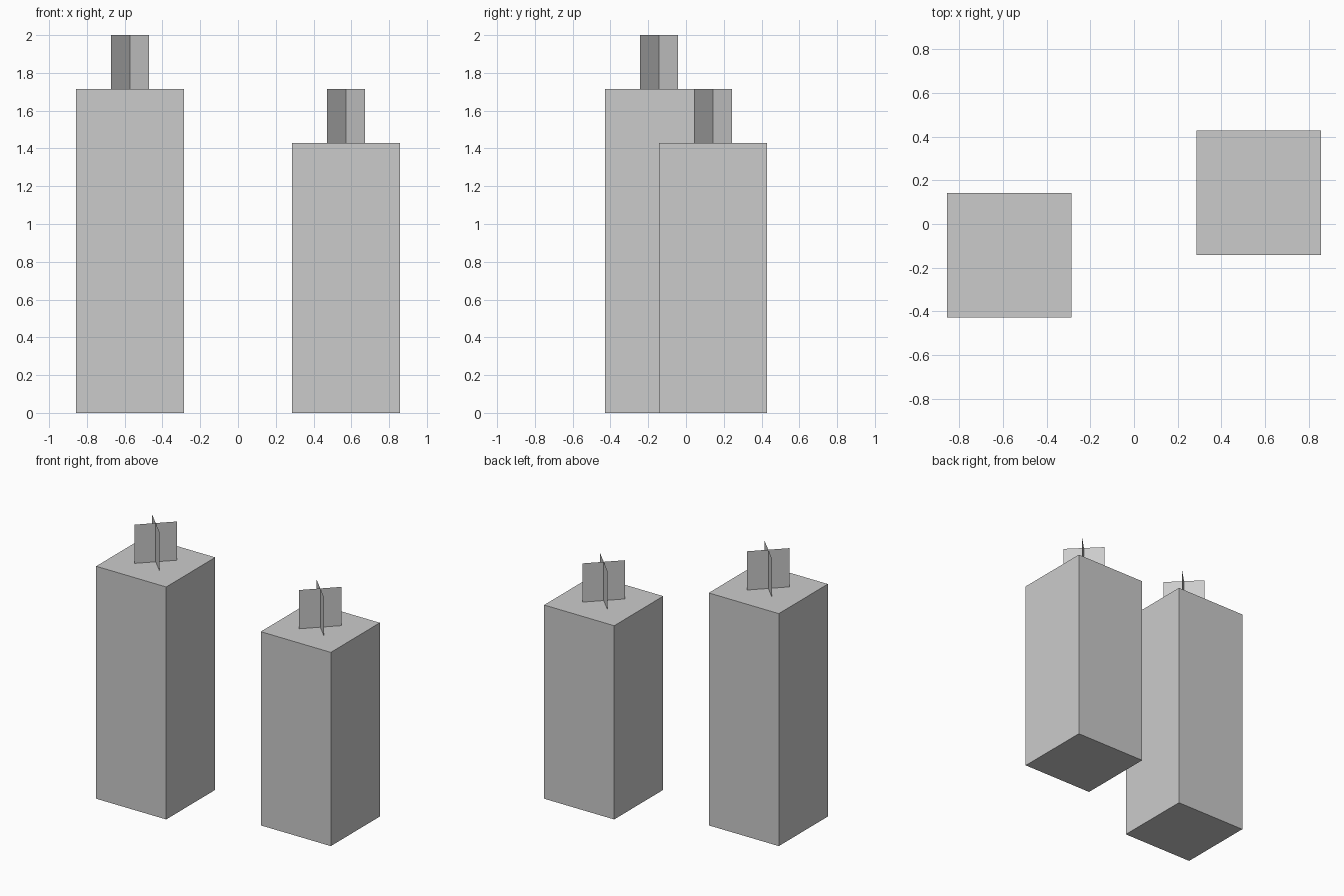
import bpy
import bmesh
from math import radians
from mathutils import Matrix, Vector

if "Cube" in bpy.data.objects:
    bpy.data.objects.remove(bpy.data.objects["Cube"])

U = 2 / 7  # one grid unit of the blocky design


def add_object(name, bm, location):
    mesh = bpy.data.meshes.new(name)
    bm.to_mesh(mesh)
    bm.free()
    obj = bpy.data.objects.new(name, mesh)
    obj.location = location
    bpy.context.collection.objects.link(obj)
    return obj


def candle(name, x, y, height):
    # Square wax body, origin at its base
    bm = bmesh.new()
    size = Matrix.Diagonal((2 * U, 2 * U, height, 1))
    bmesh.ops.create_cube(bm, size=1, matrix=Matrix.Translation((0, 0, height / 2)) @ size)
    body = add_object(name + "_body", bm, (x, y, 0))

    # Wick: two crossed flat cards, set diagonally
    bm = bmesh.new()
    for angle in (45, -45):
        turn = Matrix.Rotation(radians(angle), 3, "Z")
        corners = [(-U / 2, 0, 0), (U / 2, 0, 0), (U / 2, 0, U), (-U / 2, 0, U)]
        bm.faces.new([bm.verts.new(turn @ Vector(c)) for c in corners])
    wick = add_object(name + "_wick", bm, (0, 0, height))
    wick.parent = body


candle("tall_candle", -2 * U, -U / 2, 6 * U)
candle("short_candle", 2 * U, U / 2, 5 * U)
